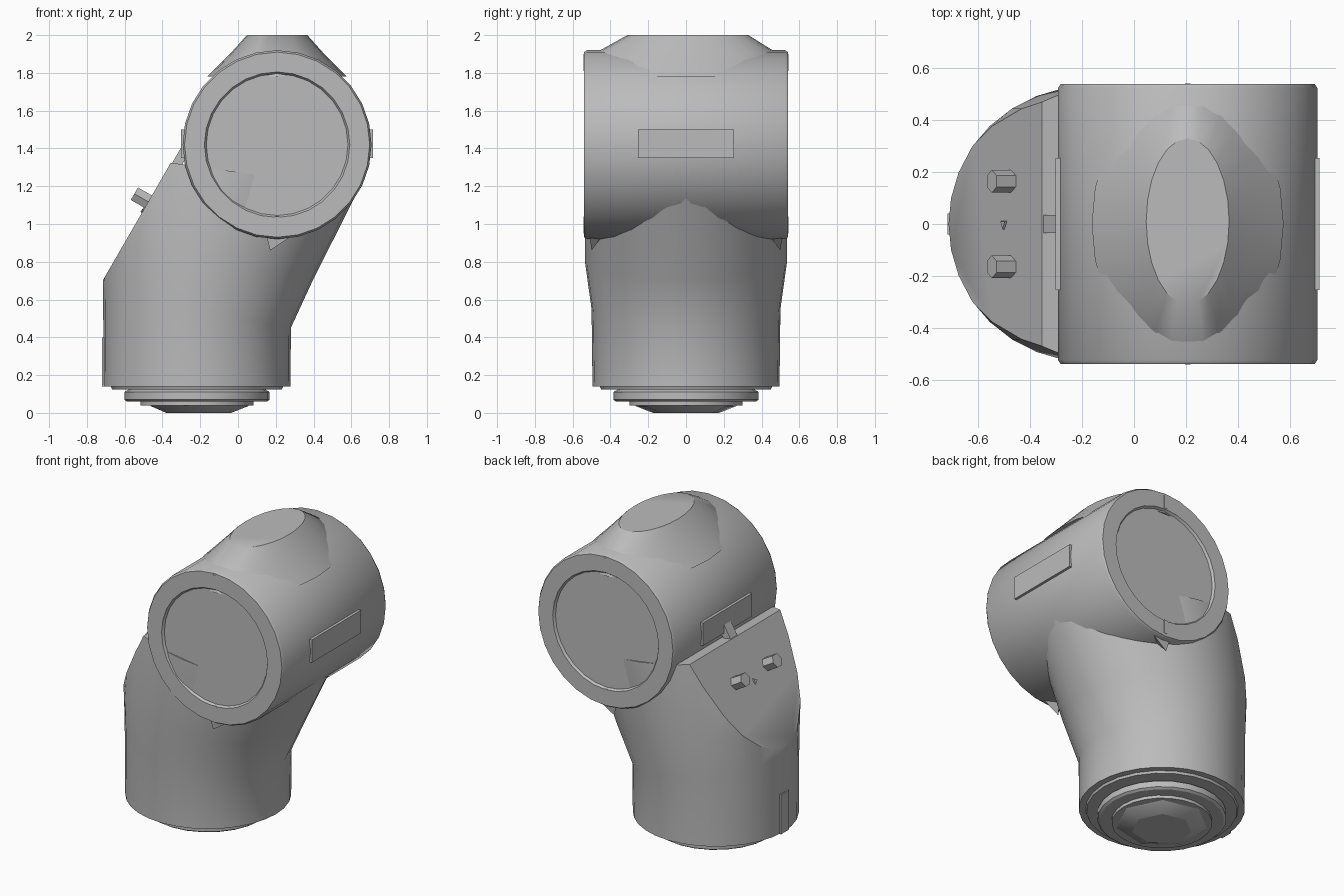
import bpy, bmesh, math
from mathutils import Vector, Matrix

if "Cube" in bpy.data.objects:
    bpy.data.objects.remove(bpy.data.objects["Cube"])

grey = bpy.data.materials.new("plain grey")
grey.use_nodes = True
COLOR = (0.5, 0.5, 0.5, 1)
grey.diffuse_color = COLOR
grey.node_tree.nodes["Principled BSDF"].inputs["Base Color"].default_value = COLOR


def finish(bm, name, angle=35):
    bmesh.ops.recalc_face_normals(bm, faces=bm.faces)
    mesh = bpy.data.meshes.new(name)
    bm.to_mesh(mesh)
    bm.free()
    obj = bpy.data.objects.new(name, mesh)
    bpy.context.collection.objects.link(obj)
    mesh.materials.append(grey)
    bpy.ops.object.select_all(action='DESELECT')
    obj.select_set(True)
    bpy.context.view_layer.objects.active = obj
    bpy.ops.object.shade_smooth_by_angle(angle=math.radians(angle))
    return obj


def loft(rings, sides):
    """Skin rings of (centre, x radius, y radius, z slope along x), capping both ends."""
    bm = bmesh.new()
    loops = []
    for c, rx, ry, slope in rings:
        loop = []
        for i in range(sides):
            a = math.tau * i / sides
            x, y = rx * math.cos(a), ry * math.sin(a)
            loop.append(bm.verts.new((c[0] + x, c[1] + y, c[2] + slope * x)))
        loops.append(loop)
    for low, high in zip(loops, loops[1:]):
        for i in range(sides):
            j = (i + 1) % sides
            bm.faces.new((low[i], low[j], high[j], high[i]))
    bm.faces.new(loops[0])
    bm.faces.new(loops[-1])
    return bm


def turned(profile, sides):
    return loft([((0, 0, z), r, r, 0) for r, z in profile], sides)


def box(name, centre, size, rot=Matrix()):
    bm = bmesh.new()
    bmesh.ops.create_cube(bm, size=1)
    bm.transform(Matrix.Translation(centre) @ rot @ Matrix.Diagonal((*size, 1)))
    return finish(bm, name)


# Leaning lower body, with its outer side sliced flat
BX = -0.217
bm = loft([((BX, 0, 0.14), 0.495, 0.495, 0),
           ((BX, 0, 0.55), 0.497, 0.5, -0.2),
           ((-0.16, 0, 0.8), 0.56, 0.535, -0.16),
           ((-0.04, 0, 1.28), 0.68, 0.535, -0.14)], 32)
normal = Vector((-0.865, 0, 0.5))
foot = Vector((-0.705, 0, 0.72))
bmesh.ops.bisect_plane(bm, geom=bm.verts[:] + bm.edges[:] + bm.faces[:],
                       plane_co=foot, plane_no=normal, clear_outer=True)
bmesh.ops.holes_fill(bm, edges=[e for e in bm.edges if e.is_boundary])
finish(bm, "lower_body")

# Sideways drum with a shallow recessed disc in each end
DX, DZ = 0.207, 1.42
bm = turned([(0.375, -0.525), (0.385, -0.54), (0.49, -0.54), (0.5, -0.525),
             (0.5, 0.525), (0.49, 0.54), (0.385, 0.54), (0.375, 0.525)], 28)
bm.transform(Matrix.Translation((DX, 0, DZ)) @ Matrix.Rotation(math.pi / 2, 4, 'X'))
finish(bm, "drum")

# Flat-topped swelling on the drum
finish(loft([((DX, 0, 1.78), 0.37, 0.535, 0), ((DX, 0, 1.9), 0.25, 0.49, 0),
             ((DX, 0.01, 2.0), 0.16, 0.32, 0)], 24), "drum_crown", 30)

# Key marks and small wedges on both drum ends
for side, word in ((-1, "front"), (1, "back")):
    for z, place in ((DZ + 0.435, "top"), (DZ - 0.425, "bottom")):
        box(f"{word}_{place}_key", (DX, side * 0.538, z), (0.022, 0.008, 0.09))
    bm = bmesh.new()
    pts = [bm.verts.new(p) for p in ((0.15, side * 0.51, 0.94), (0.29, side * 0.51, 0.94),
                                     (0.21, side * 0.44, 0.94), (0.17, side * 0.5, 0.86))]
    bmesh.ops.convex_hull(bm, input=pts)
    finish(bm, f"{word}_wedge")

# Raised strips on the two sides of the drum
for side, word in ((-1, "right"), (1, "left")):
    box(f"{word}_strip", (DX + side * 0.499, 0, 1.425), (0.02, 0.51, 0.15))

# Two hexagonal pegs and a small pip on the sliced face
turn = normal.to_track_quat('Z', 'Y').to_matrix().to_4x4()
up = Vector((0.5, 0, 0.865))
for y, word in ((-0.165, "front"), (0.165, "back")):
    bm = turned([(0.044, -0.03), (0.044, 0.085)], 6)
    bm.transform(Matrix.Translation(foot + up * 0.46 + Vector((0, y, 0))) @ turn)
    finish(bm, f"{word}_peg")
bm = turned([(0.025, -0.01), (0.02, 0.008)], 3)
bm.transform(Matrix.Translation(foot + up * 0.41) @ turn)
finish(bm, "pip")

# Ledge between the sliced face and the drum
box("ledge", (-0.31, 0, 1.34), (0.07, 0.62, 0.05), turn)

# Small raised mark low on the outer side
box("low_mark", (-0.71, 0, 0.27), (0.02, 0.08, 0.26))

# Stepped plug underneath
bm = turned([(0.46, 0.15), (0.45, 0.125), (0.36, 0.125), (0.385, 0.11),
             (0.385, 0.07), (0.37, 0.06), (0.3, 0.06), (0.3, 0.04)], 24)
bm.transform(Matrix.Translation((BX, 0, 0)))
finish(bm, "stepped_plug", 30)
bm = turned([(0.29, 0.05), (0.27, 0.035), (0.18, 0.0)], 7)
bm.transform(Matrix.Translation((BX, 0, 0)))
finish(bm, "plug_core", 20)
